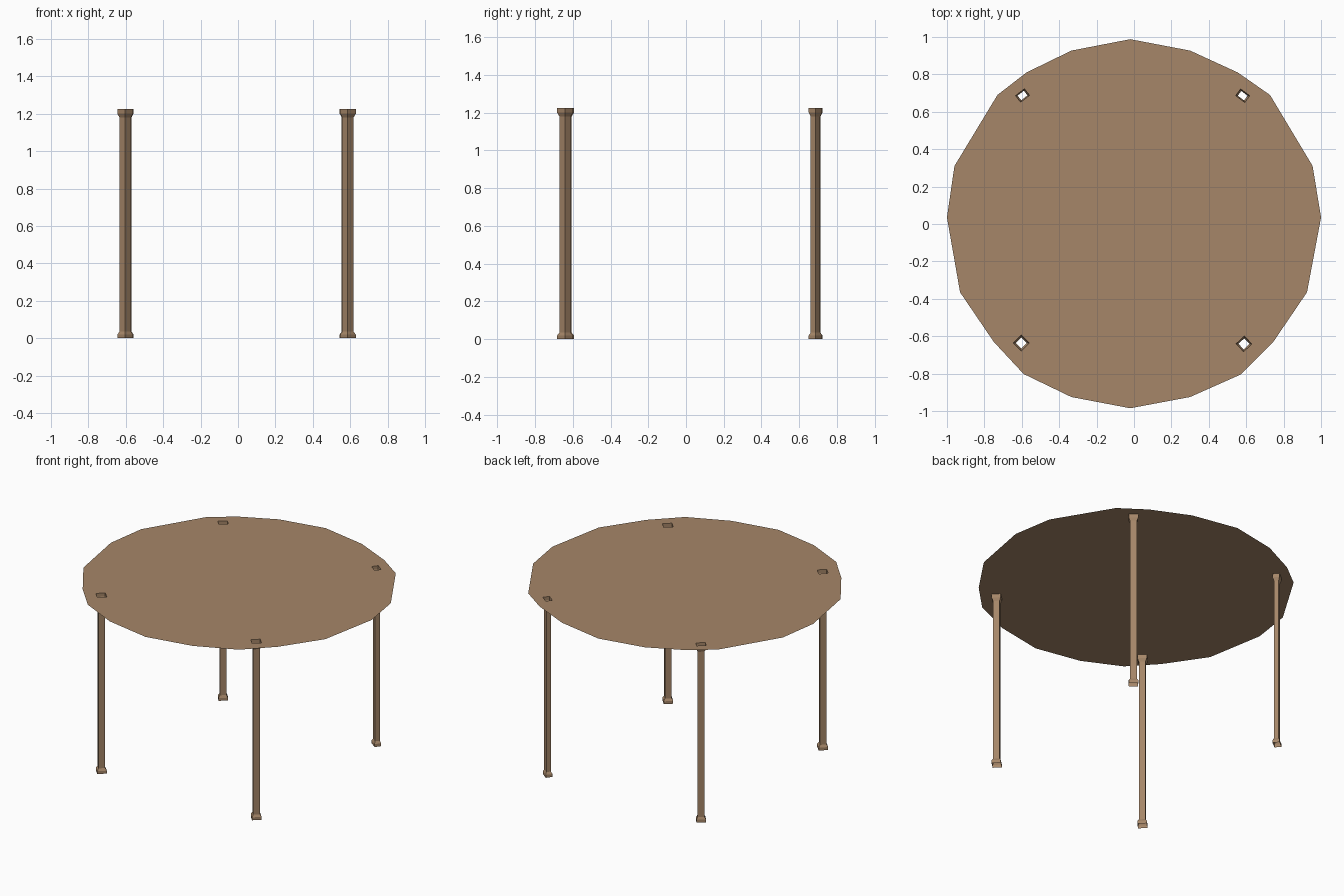
import bpy, bmesh
from math import cos, sin, radians

if "Cube" in bpy.data.objects:
    bpy.data.objects.remove(bpy.data.objects["Cube"])

TOP_Z = 1.225


def wood(name, rgb):
    m = bpy.data.materials.new(name)
    m.diffuse_color = (*rgb, 1)
    m.use_nodes = True
    m.node_tree.nodes["Principled BSDF"].inputs["Base Color"].default_value = m.diffuse_color
    return m


WOOD = wood("wood", (0.38, 0.24, 0.14))


def finish(name, bm):
    mesh = bpy.data.meshes.new(name)
    bm.to_mesh(mesh)
    bm.free()
    mesh.materials.append(WOOD)
    ob = bpy.data.objects.new(name, mesh)
    bpy.context.collection.objects.link(ob)
    return ob


def section(leg, scale=1.0):
    """Four corners of a leg's rotated rectangular section."""
    cx, cy, u, v, ang = leg
    c, s = cos(radians(ang)), sin(radians(ang))
    corners = [(-u, -v), (u, -v), (u, v), (-u, v)]
    return [(cx + scale / 2 * (a * c - b * s), cy + scale / 2 * (a * s + b * c))
            for a, b in corners]


def add_loop(bm, points, z):
    vs = [bm.verts.new((x, y, z)) for x, y in points]
    edges = [bm.edges.new((vs[i], vs[(i + 1) % len(vs)])) for i in range(len(vs))]
    return vs, edges


# Leg: centre x, y, section width, depth, rotation
LEGS = {
    "front_left_leg": (-0.603, -0.636, 0.06, 0.06, 45),
    "front_right_leg": (0.588, -0.641, 0.06, 0.058, 43),
    "back_left_leg": (-0.596, 0.687, 0.06, 0.044, 38),
    "back_right_leg": (0.581, 0.686, 0.06, 0.044, -37),
}
# Height and width factor up the leg: foot, shaft, flared head
PROFILE = [(0, 1), (0.02, 1), (0.035, 0.71), (1.18, 0.71), (1.2, 1), (TOP_Z, 1)]

# Open hollow legs
for name, leg in LEGS.items():
    bm = bmesh.new()
    rings = [[bm.verts.new((x, y, z)) for x, y in section(leg, k)] for z, k in PROFILE]
    for lo, hi in zip(rings, rings[1:]):
        for i in range(4):
            j = (i + 1) % 4
            bm.faces.new((lo[i], lo[j], hi[j], hi[i]))
    finish(name, bm)

# Thin faceted tabletop with openings where the hollow legs meet it
OUTLINE = [(-0.02, 0.988), (0.3, 0.927), (0.555, 0.81), (0.727, 0.69), (0.955, 0.31),
           (1.0, 0.035), (0.925, -0.365), (0.745, -0.63), (0.57, -0.805),
           (0.3, -0.925), (-0.02, -0.985), (-0.335, -0.925), (-0.59, -0.802),
           (-0.75, -0.63), (-0.93, -0.365), (-1.0, 0.035), (-0.96, 0.31),
           (-0.73, 0.69), (-0.575, 0.81), (-0.335, 0.927)]
bm = bmesh.new()
edges = add_loop(bm, OUTLINE, TOP_Z)[1]
for leg in LEGS.values():
    edges += add_loop(bm, section(leg), TOP_Z)[1]
bmesh.ops.triangle_fill(bm, edges=edges, use_beauty=True, use_dissolve=False,
                        normal=(0, 0, 1))
for f in bm.faces:
    f.normal_update()
    if f.normal.z < 0:
        f.normal_flip()
finish("tabletop", bm)
